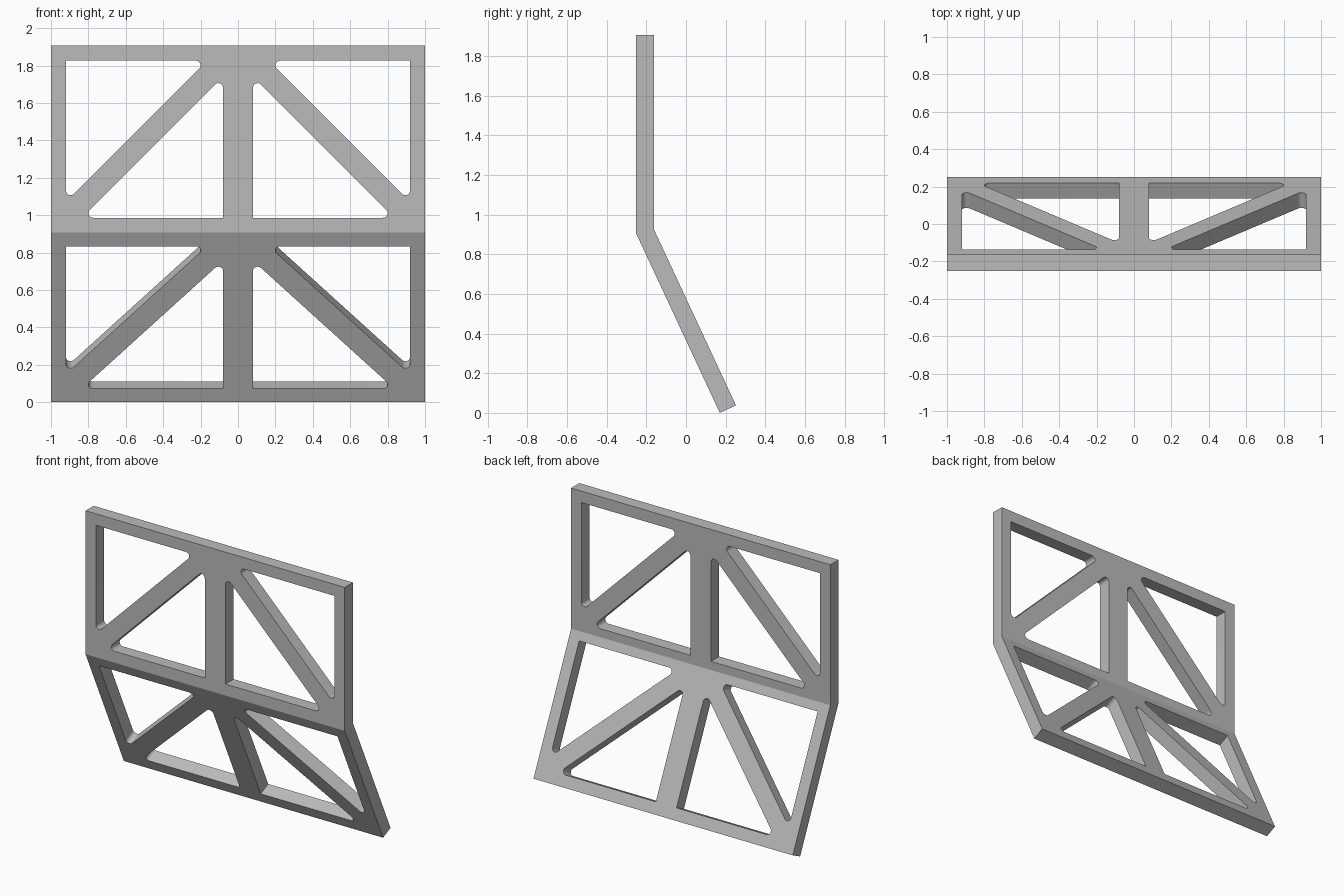
import bpy, bmesh
from math import radians, sin, cos, tan
from mathutils import Vector

cube = bpy.data.objects.get("Cube")
if cube:
    bpy.data.objects.remove(cube)

THICK = 0.09            # panel thickness
RAIL = 0.08             # width of the outer rails and half the centre post
BRACE = 0.085           # half the upright width of a diagonal brace
RADIUS = 0.025          # rounding of the sharp window corners
BEND = radians(25)
FRONT, FOLD = -0.252, cos(BEND)


def rounded(corner, before, after, steps=10):
    """Points of an arc that rounds one window corner."""
    c = Vector(corner)
    a, b = (Vector(before) - c).normalized(), (Vector(after) - c).normalized()
    half = a.angle(b) / 2
    centre = c + (a + b).normalized() * RADIUS / sin(half)
    start = c + a * RADIUS / tan(half) - centre
    end = c + b * RADIUS / tan(half) - centre
    turn = start.angle(end)
    return [centre + (start * sin(turn * (1 - i / steps)) + end * sin(turn * i / steps)) / sin(turn)
            for i in range(steps + 1)]


def window(square, p, q):
    """Right triangle with a crisp square corner and two rounded ones."""
    return [Vector(square)] + rounded(p, square, q) + rounded(q, p, square)


# Flat outline and windows of both panels, the fold lying at v = 0
loops = [[Vector(p) for p in ((-1, -1), (1, -1), (1, 1), (-1, 1))]]
for base in (0, -1):
    low, high = base + RAIL, base + 1 - RAIL
    for side in (-1, 1):
        outer, inner = side * (1 - RAIL), side * RAIL
        loops.append(window((outer, high), (outer, low + BRACE),
                            (inner + side * BRACE, high)))
        loops.append(window((inner, low), (outer - side * BRACE, low),
                            (inner, high - BRACE)))

curve = bpy.data.curves.new("flat_frame", 'CURVE')
curve.dimensions = '2D'
curve.fill_mode = 'BOTH'
curve.extrude = THICK / 2
for loop in loops:
    spline = curve.splines.new('POLY')
    spline.points.add(len(loop) - 1)
    for point, p in zip(spline.points, loop):
        point.co = (p.x, p.y, 0, 1)
    spline.use_cyclic_u = True
flat = bpy.data.objects.new("flat_frame", curve)
bpy.context.collection.objects.link(flat)
bpy.context.view_layer.update()
mesh = bpy.data.meshes.new_from_object(flat.evaluated_get(bpy.context.evaluated_depsgraph_get()))
bpy.data.objects.remove(flat)

# Cut along the fold, then bend the lower panel backwards
bm = bmesh.new()
bm.from_mesh(mesh)
bmesh.ops.remove_doubles(bm, verts=bm.verts[:], dist=1e-4)
bmesh.ops.bisect_plane(bm, geom=bm.verts[:] + bm.edges[:] + bm.faces[:], dist=1e-5,
                       plane_co=(0, 0, 0), plane_no=(0, 1, 0))
for vert in bm.verts:
    x, v, depth = vert.co.x, vert.co.y, vert.co.z + THICK / 2
    if abs(v) < 1e-4:
        y, z = depth, depth * tan(BEND / 2)
    elif v > 0:
        y, z = depth, v
    else:
        y, z = depth * cos(BEND) - v * sin(BEND), v * cos(BEND) + depth * sin(BEND)
    vert.co = (x, FRONT + y, FOLD + z)
bmesh.ops.recalc_face_normals(bm, faces=bm.faces[:])
bm.to_mesh(mesh)
bm.free()

# One grey finish
grey = bpy.data.materials.new("grey")
grey.use_nodes = True
colour = (0.5, 0.5, 0.5, 1)
grey.diffuse_color = colour
grey.node_tree.nodes["Principled BSDF"].inputs["Base Color"].default_value = colour
mesh.materials.clear()
mesh.materials.append(grey)
for poly in mesh.polygons:
    poly.material_index = 0

mesh.name = "bent_truss_frame"
frame = bpy.data.objects.new("bent_truss_frame", mesh)
bpy.context.collection.objects.link(frame)
bpy.ops.object.select_all(action='DESELECT')
frame.select_set(True)
bpy.context.view_layer.objects.active = frame
bpy.ops.object.shade_smooth_by_angle(angle=radians(20))
